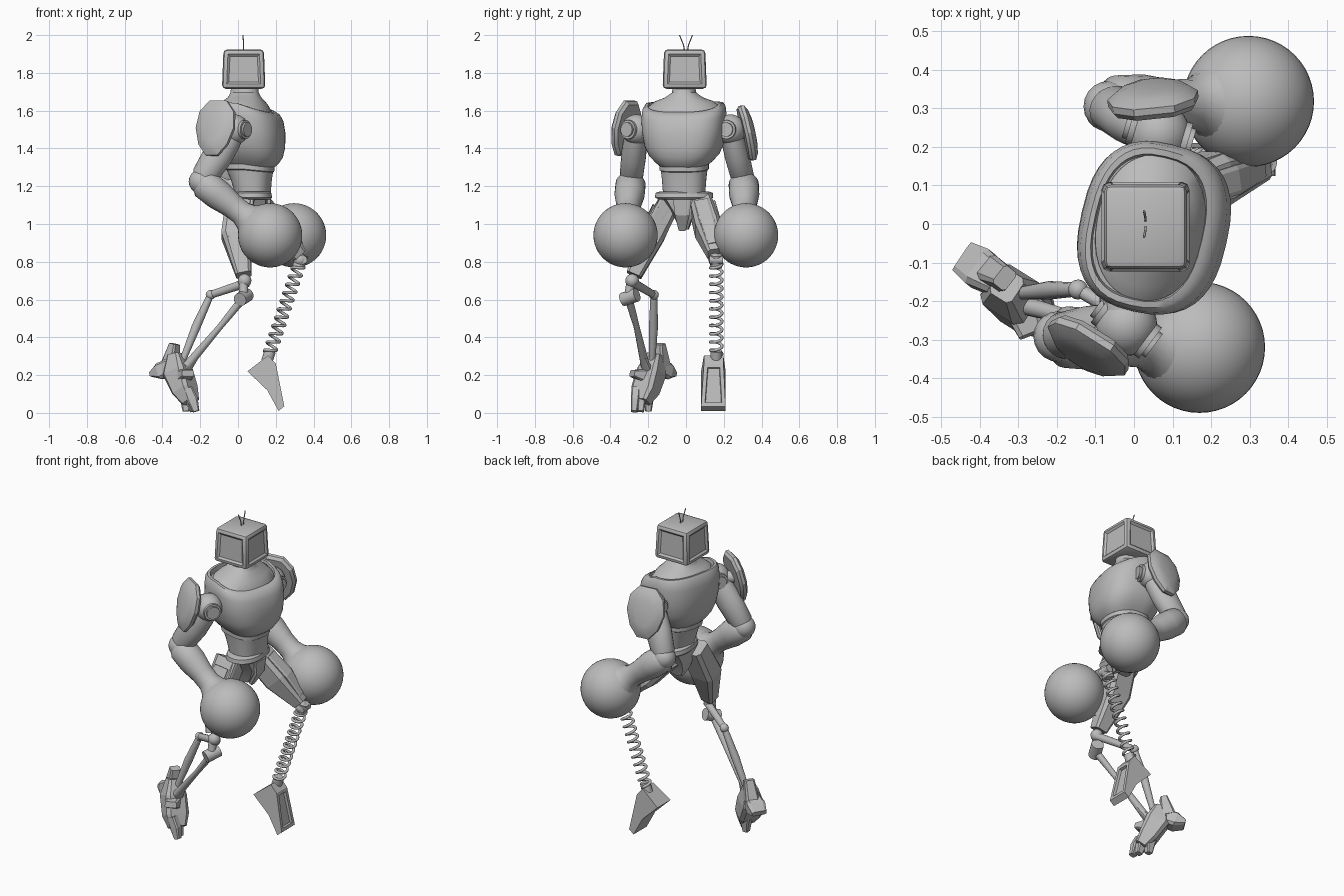
import bpy, bmesh
from math import cos, sin, pi, radians, copysign
from mathutils import Vector, Matrix

if "Cube" in bpy.data.objects:
    bpy.data.objects.remove(bpy.data.objects["Cube"])

grey = bpy.data.materials.new("plain grey")
grey.use_nodes = True
grey.diffuse_color = (0.5, 0.5, 0.5, 1)
grey.node_tree.nodes["Principled BSDF"].inputs["Base Color"].default_value = (0.5, 0.5, 0.5, 1)


def finish(name, bm, angle=35):
    bmesh.ops.recalc_face_normals(bm, faces=bm.faces)
    mesh = bpy.data.meshes.new(name)
    bm.to_mesh(mesh)
    bm.free()
    ob = bpy.data.objects.new(name, mesh)
    bpy.context.collection.objects.link(ob)
    mesh.materials.append(grey)
    if angle:
        bpy.ops.object.select_all(action="DESELECT")
        ob.select_set(True)
        bpy.context.view_layer.objects.active = ob
        bpy.ops.object.shade_smooth_by_angle(angle=radians(angle))


def skin(name, rings, angle=35):
    """Join equal rings of points into a capped body."""
    bm = bmesh.new()
    loops = [[bm.verts.new(p) for p in ring] for ring in rings]
    n = len(loops[0])
    for a, b in zip(loops, loops[1:]):
        for i in range(n):
            bm.faces.new((a[i], a[(i + 1) % n], b[(i + 1) % n], b[i]))
    bm.faces.new(loops[0])
    bm.faces.new(loops[-1])
    finish(name, bm, angle)


def oval(sides, power=2.0, turn=0.0):
    pts = []
    for i in range(sides):
        t = 2 * pi * i / sides + turn
        pts.append(tuple(copysign(abs(f) ** (2 / power), f) for f in (cos(t), sin(t))))
    return pts


def stack(name, rows, yaw=-10, sides=40, power=2.4):
    """Level rings: centre x, height, half depth, half width, slope towards the front."""
    rot = Matrix.Rotation(radians(yaw), 3, "Z")
    skin(name, [[Vector((cx, -0.01, z)) + rot @ Vector((u * a, v * b, max(u, 0.2 * u) * a * tilt))
                 for u, v in oval(sides, power)] for cx, z, a, b, tilt in rows])


def limb(name, path, sides=20, ref=(0, 1, 0), power=2.0, turn=0.0, angle=35):
    """Body along a path: point, half size across ref, half size along ref."""
    pts = [Vector(p[0]) for p in path]
    rings = []
    for i, (_, a, b) in enumerate(path):
        d = (pts[min(i + 1, len(pts) - 1)] - pts[max(i - 1, 0)]).normalized()
        u = Vector(ref).cross(d).normalized()
        v = d.cross(u)
        rings.append([pts[i] + u * a * s + v * b * t for s, t in oval(sides, power, turn)])
    skin(name, rings, angle)


def rod(name, p, q, r, sides=14):
    limb(name, [(p, r, r), (q, r, r)], sides, (0.13, 0.9, 0.2))


def block(name, path, ref=(0, 1, 0)):
    limb(name, path, 8, ref, 5, pi / 8, 0)


def ball(name, centre, r, seg=32):
    bm = bmesh.new()
    bmesh.ops.create_uvsphere(bm, u_segments=seg, v_segments=seg // 2, radius=r,
                              matrix=Matrix.Translation(centre))
    finish(name, bm, 60)


def wire(name, pts, r):
    cu = bpy.data.curves.new(name, "CURVE")
    cu.dimensions, cu.bevel_depth, cu.bevel_resolution = "3D", r, 2
    cu.use_fill_caps = True
    sp = cu.splines.new("POLY")
    sp.points.add(len(pts) - 1)
    for point, p in zip(sp.points, pts):
        point.co = (*p, 1)
    ob = bpy.data.objects.new(name, cu)
    bpy.context.collection.objects.link(ob)
    cu.materials.append(grey)


# Head: rounded box with shallow sunken panels
bm = bmesh.new()
bmesh.ops.create_cube(bm, size=1, matrix=Matrix.Translation((0.03, -0.007, 1.82))
                      @ Matrix.Diagonal((0.23, 0.234, 0.208, 1)))
for v in bm.verts:
    if v.co.z > 1.82:
        v.co.x += 0.008 if v.co.x < 0 else -0.008
        v.co.y += 0.008 if v.co.y < 0 else -0.008
bmesh.ops.bevel(bm, geom=bm.edges[:], offset=0.02, segments=2, profile=0.5, affect="EDGES")
bm.normal_update()
walls = [f for f in bm.faces if f.calc_area() > 0.015 and abs(f.normal.z) < 0.5]
bmesh.ops.inset_individual(bm, faces=walls, thickness=0.006, depth=0)
bmesh.ops.inset_individual(bm, faces=walls, thickness=0.016, depth=-0.01)
finish("head", bm)
for s in (-1, 1):
    wire("antenna", [(0.03, s * 0.008, 1.92), (0.03, s * 0.014, 1.95), (0.026, s * 0.034, 2.0)], 0.003)

# Torso
stack("neck", [(0.045, 1.55, 0.15, 0.18, -0.3), (0.043, 1.622, 0.14, 0.19, -0.3), (0.04, 1.65, 0.115, 0.155, -0.15),
               (0.035, 1.67, 0.088, 0.1, 0), (0.035, 1.695, 0.075, 0.064, 0), (0.035, 1.74, 0.07, 0.056, 0)], power=2.2)
stack("chest", [(0.06, 1.315, 0.13, 0.128, -0.12), (0.06, 1.335, 0.15, 0.15, -0.12), (0.06, 1.37, 0.172, 0.182, -0.1),
                (0.057, 1.42, 0.185, 0.206, -0.1), (0.052, 1.5, 0.192, 0.22, -0.13), (0.047, 1.58, 0.185, 0.222, -0.2),
                (0.042, 1.622, 0.172, 0.217, -0.28), (0.038, 1.64, 0.155, 0.206, -0.34), (0.038, 1.64, 0.142, 0.19, -0.34),
                (0.038, 1.615, 0.138, 0.185, -0.3)], yaw=-13, power=2.6)
stack("abdomen", [(0.08, 1.15, 0.09, 0.11, 0), (0.07, 1.24, 0.108, 0.117, 0), (0.062, 1.285, 0.122, 0.122, -0.1),
                  (0.06, 1.29, 0.13, 0.13, -0.1), (0.06, 1.34, 0.135, 0.13, -0.1)])
stack("belt", [(0.075, 1.13, 0.095, 0.135, 0), (0.075, 1.14, 0.105, 0.155, 0), (0.075, 1.165, 0.1, 0.152, 0),
               (0.075, 1.172, 0.09, 0.13, 0)], yaw=5, power=2.2)
stack("pelvis", [(0.06, 0.97, 0.035, 0.025, 0), (0.06, 1.01, 0.065, 0.04, 0), (0.07, 1.07, 0.09, 0.07, 0),
                 (0.07, 1.14, 0.09, 0.12, 0)], yaw=0, sides=8, power=4)
block("groin_plate", [((0.11, -0.02, 0.97), 0.012, 0.02), ((0.16, -0.02, 1.05), 0.012, 0.04), ((0.165, -0.02, 1.13), 0.012, 0.05)])

# Arms: shoulder, elbow, ball hand and axle direction; then shoulder plate centre and normal
arms = [("right", -1, (-0.02, -0.262, 1.5), (-0.195, -0.292, 1.225), (0.17, -0.32, 0.94), (0.8, -0.6, 0),
         (-0.115, -0.315, 1.505), (-0.5, -0.8, 0.22)),
        ("left", 1, (0.065, 0.235, 1.5), (-0.065, 0.305, 1.225), (0.297, 0.318, 0.94), (0.96, -0.28, 0),
         (0.05, 0.317, 1.48), (-0.1, 0.95, 0.22))]
for side, s, sh, el, hand, face, pc, pn in arms:
    sh, el, hand, face, pc, pn = (Vector(v) for v in (sh, el, hand, face, pc, pn))
    ball(side + "_shoulder", sh, 0.08)
    rod(side + "_shoulder_axle", sh - Vector((0, s * 0.12, 0)), sh, 0.07, 20)
    rod(side + "_shoulder_ring", sh - face * 0.078, sh + face * 0.078, 0.05, 20)
    rod(side + "_shoulder_cap", sh - face * 0.09, sh + face * 0.09, 0.038, 20)
    limb(side + "_upper_arm", [(sh, 0.06, 0.055), (sh.lerp(el, 0.2), 0.074, 0.062), (sh.lerp(el, 0.5), 0.08, 0.066),
                               (sh.lerp(el, 0.9), 0.07, 0.062), (el, 0.05, 0.05)])
    ball(side + "_elbow", el, 0.066, 20)
    limb(side + "_forearm", [(el, 0.064, 0.064), (el.lerp(hand, 0.05), 0.08, 0.08), (el.lerp(hand, 0.25), 0.08, 0.08),
                             (el.lerp(hand, 0.45), 0.066, 0.064), (el.lerp(hand, 0.58), 0.064, 0.064),
                             (el.lerp(hand, 0.66), 0.078, 0.078), (el.lerp(hand, 0.74), 0.11, 0.11)], angle=50)
    ball(side + "_ball_hand", hand, 0.17, 48)
    # Domed shield plate on the shoulder
    pn.normalize()
    across = Vector((0, 0, 1)).cross(pn).normalized()
    up = pn.cross(across)
    shield = [(-0.45, 1), (0.45, 1), (0.9, 0.6), (1, 0), (0.75, -0.6), (0.3, -1), (-0.3, -1), (-0.75, -0.6), (-1, 0), (-0.9, 0.6)]
    skin(side + "_shoulder_plate", [[pc + pn * d + across * u * k * 0.118 + up * v * k * 0.148 for u, v in shield]
                                    for d, k in ((-0.015, 0.9), (0, 1), (0.018, 1), (0.035, 0.8), (0.045, 0.5))], 25)
    rod(side + "_plate_mount", sh, pc, 0.035)

# Thighs with outer and front armour plates
legs = [("right", -1, (0.01, -0.085, 1.12), (-0.01, -0.18, 0.94), (0.03, -0.275, 0.73)),
        ("left", 1, (0.075, 0.075, 1.11), (0.2, 0.115, 0.975), (0.325, 0.155, 0.84))]
for side, s, hip, mid, knee in legs:
    hip, mid, knee = Vector(hip), Vector(mid), Vector(knee)
    block(side + "_thigh", [(hip, 0.078, 0.06), (mid, 0.08, 0.07), (knee, 0.042, 0.042)])
    for label, off in (("outer", Vector((0, s * 0.06, 0.012))), ("front", Vector((0.06, 0, 0.035)))):
        flat = (0.045, 0.014) if label == "outer" else (0.02, 0.04)
        block(f"{side}_{label}_thigh_plate", [(hip.lerp(mid, 0.2) + off, *flat), (mid + off, *flat),
                                              (mid.lerp(knee, 0.75) + off * 0.6, flat[0] * 0.7, flat[1] * 0.7)])
    ball(side + "_knee", knee + Vector((0.005, -0.01 if s < 0 else 0, -0.03)), 0.036, 20)

# Right lower leg: twin struts linked at the knee
joint, low, ankle = (-0.145, -0.17, 0.625), (0.03, -0.305, 0.61), (-0.3, -0.18, 0.26)
limb("knee_link", [((0.05, -0.28, 0.69), 0.024, 0.022), (joint, 0.02, 0.018)], 12)
rod("knee_cylinder", (0.01, -0.335, 0.6), (0.05, -0.26, 0.625), 0.036, 18)
rod("knee_post", (0.03, -0.29, 0.7), low, 0.024)
ball("strut_joint", joint, 0.026, 16)
limb("rear_strut", [(joint, 0.018, 0.018), ((-0.22, -0.172, 0.46), 0.024, 0.024), (ankle, 0.016, 0.016)], 12)
limb("front_strut", [(low, 0.022, 0.022), ((-0.1, -0.26, 0.45), 0.016, 0.016), ((-0.27, -0.215, 0.25), 0.024, 0.024)], 12)

# Right foot: raised on its toes
block("foot_body", [((-0.33, -0.16, 0.31), 0.035, 0.04), ((-0.32, -0.18, 0.22), 0.07, 0.065),
                    ((-0.28, -0.215, 0.12), 0.055, 0.07), ((-0.25, -0.24, 0.06), 0.035, 0.05)], (0.5, 0.8, 0))
block("heel_block", [((-0.34, -0.155, 0.25), 0.045, 0.04), ((-0.4, -0.115, 0.22), 0.045, 0.055),
                     ((-0.445, -0.085, 0.205), 0.015, 0.045)], (0.6, 0.75, 0))
block("heel_guard", [((-0.36, -0.13, 0.25), 0.045, 0.04), ((-0.335, -0.14, 0.365), 0.022, 0.03)], (0.6, 0.75, 0))
block("side_fin", [((-0.3, -0.2, 0.19), 0.05, 0.045), ((-0.265, -0.285, 0.21), 0.035, 0.018)], (0, 0, 1))
block("ankle_fin", [((-0.28, -0.2, 0.22), 0.02, 0.03), ((-0.215, -0.23, 0.3), 0.008, 0.012)], (0.5, 0.8, 0))
for i, (dx, dy) in enumerate(((-0.045, 0.04), (0, 0), (0.015, -0.035))):
    base = Vector((-0.275 + dx * 0.6, -0.23 + dy, 0.13))
    block(f"toe_{i + 1}", [(base, 0.025, 0.024), (base + Vector((0.025, -0.005, -0.06)), 0.03, 0.023),
                           (base + Vector((0.04 + dx * 0.3, -0.01, -0.122)), 0.018, 0.018)])

# Left lower leg: coil spring between two cups
top, end = Vector((0.325, 0.16, 0.79)), Vector((0.165, 0.16, 0.31))
axis = (end - top).normalized()
u, v = Vector((0, 1, 0)), axis.cross(Vector((0, 1, 0)))
turns, steps = 11, 24
wire("leg_spring", [top.lerp(end, i / (turns * steps)) + 0.031 * (u * cos(2 * pi * i / steps) + v * sin(2 * pi * i / steps))
                    for i in range(turns * steps + 1)], 0.008)
rod("upper_spring_cup", top - axis * 0.05, top + axis * 0.02, 0.032, 18)
rod("lower_spring_cup", end - axis * 0.02, end + axis * 0.04, 0.03, 18)
rod("knee_pin", (0.345, 0.125, 0.81), (0.345, 0.195, 0.81), 0.022)

# Left foot: wedge with a recessed front panel
side_shape = [(0.05, 0.22), (0.16, 0.305), (0.2, 0.26), (0.245, 0.035), (0.215, 0.01), (0.155, 0.12)]
bm = bmesh.new()
face = bm.faces.new([bm.verts.new((x, 0.08, z)) for x, z in side_shape])
made = bmesh.ops.extrude_face_region(bm, geom=[face])["geom"]
bmesh.ops.translate(bm, vec=(0, 0.13, 0), verts=[g for g in made if isinstance(g, bmesh.types.BMVert)])
for vert in bm.verts:
    if vert.co.z > 0.24:
        vert.co.y += 0.015 if vert.co.y < 0.14 else -0.012
bmesh.ops.recalc_face_normals(bm, faces=bm.faces)
panel = [f for f in bm.faces if f.normal.x > 0.9]
bmesh.ops.inset_individual(bm, faces=panel, thickness=0.028, depth=0)
bmesh.ops.inset_individual(bm, faces=panel, thickness=0.004, depth=-0.015)
finish("wedge_foot", bm, 0)
